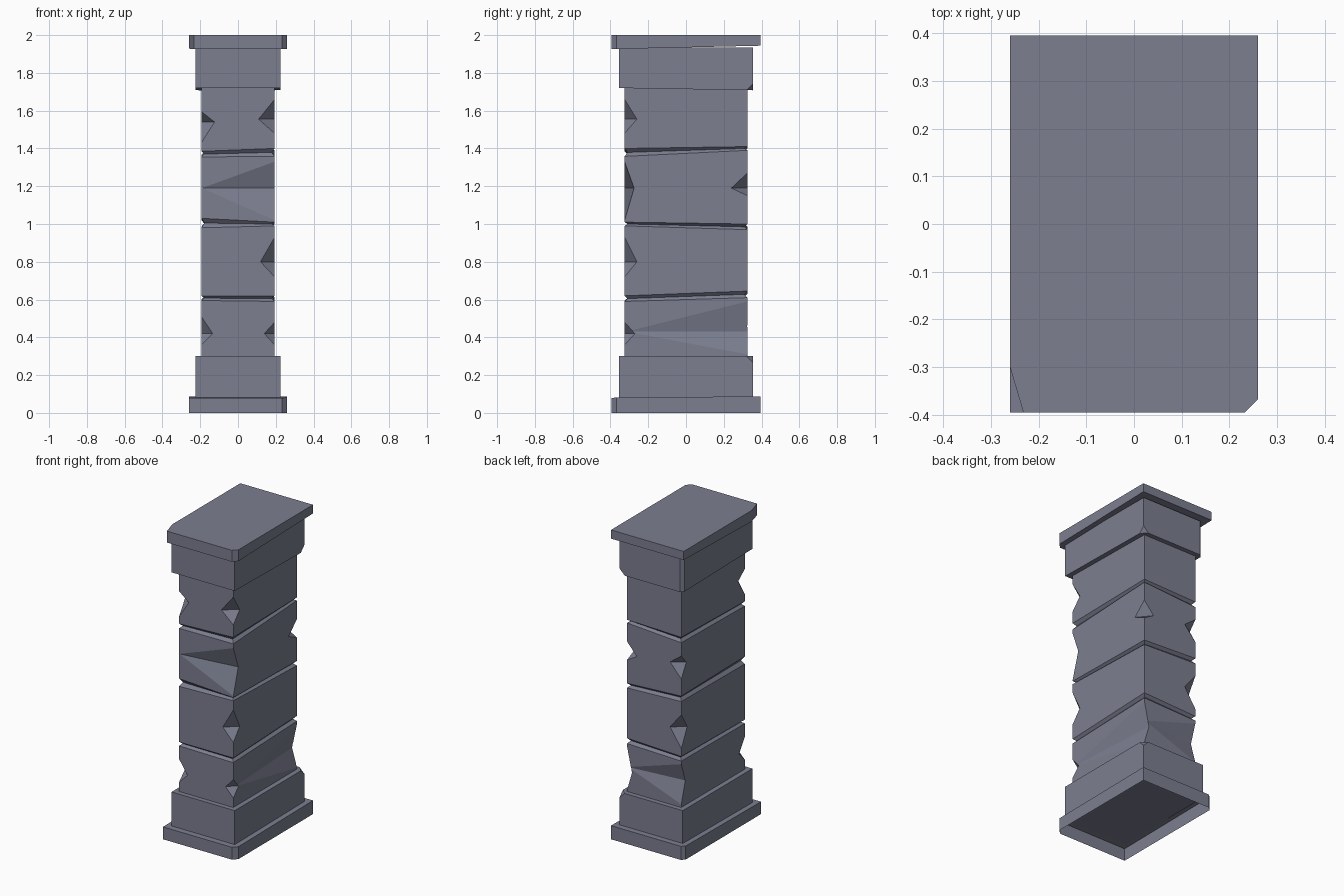
import bpy, bmesh
from mathutils import Vector

if "Cube" in bpy.data.objects:
    bpy.data.objects.remove(bpy.data.objects["Cube"])

stone = bpy.data.materials.new("grey_stone")
stone.diffuse_color = (0.2, 0.21, 0.28, 1)
stone.use_nodes = True
stone.node_tree.nodes["Principled BSDF"].inputs["Base Color"].default_value = stone.diffuse_color


def finish(bm, name):
    bmesh.ops.recalc_face_normals(bm, faces=bm.faces[:])
    me = bpy.data.meshes.new(name)
    bm.to_mesh(me)
    bm.free()
    me.materials.append(stone)
    ob = bpy.data.objects.new(name, me)
    bpy.context.collection.objects.link(ob)
    return ob


def loft(rings):
    """Closed solid through a stack of four-cornered rings."""
    bm = bmesh.new()
    vs = [[bm.verts.new(p) for p in r] for r in rings]
    for a, b in zip(vs, vs[1:]):
        for i in range(4):
            j = (i + 1) % 4
            bm.faces.new((a[i], a[j], b[j], b[i]))
    bm.faces.new(vs[0][::-1])
    bm.faces.new(vs[-1])
    bmesh.ops.recalc_face_normals(bm, faces=bm.faces[:])
    return bm


# corners in order: front left, front right, back right, back left
CORNERS = [(-1, -1), (1, -1), (1, 1), (-1, 1)]


def ring(hx, hy, zs):
    return [(sx * hx, sy * hy, z) for (sx, sy), z in zip(CORNERS, zs)]


def slab(name, hx, hy, low, high, cuts=(), open_bottom=False):
    """Box with per-corner heights; cuts slice off corners by planes through 3 points."""
    bm = loft([ring(hx, hy, low), ring(hx, hy, high)])
    for a, b, c in cuts:
        a, b, c = Vector(a), Vector(b), Vector(c)
        n = (b - a).cross(c - a).normalized()
        if n.dot(a - Vector((0, 0, (low[0] + high[0]) / 2))) < 0:
            n = -n
        bmesh.ops.bisect_plane(bm, geom=bm.verts[:] + bm.edges[:] + bm.faces[:],
                               plane_co=a, plane_no=n, clear_outer=True)
        bmesh.ops.holes_fill(bm, edges=[e for e in bm.edges if e.is_boundary])
    ob = finish(bm, name)
    if open_bottom:
        bm = bmesh.new()
        bm.from_mesh(ob.data)
        bmesh.ops.delete(bm, geom=[f for f in bm.faces if f.normal.z < -0.9], context='FACES_ONLY')
        bm.to_mesh(ob.data)
        bm.free()
    return ob


def upright(hx, hy, sx, sy, dx, dy):
    """Vertical chamfer plane at a corner."""
    return ((sx * (hx - dx), sy * hy, 0), (sx * hx, sy * (hy - dy), 0), (sx * hx, sy * (hy - dy), 1))


# base and cap
slab("base_slab", .26, .395, [0] * 4, [.08, .08, .088, .088],
     [upright(.26, .395, 1, -1, .028, .028), upright(.26, .395, -1, 1, .02, .02)], True)
slab("plinth", .226, .356, [.08] * 4, [.3] * 4,
     [((.226, .32, .3), (.226, .356, .265), (.19, .356, .3))])
slab("capital", .225, .356, [1.72, 1.72, 1.708, 1.708], [1.935] * 4,
     [((.225, .32, 1.708), (.225, .356, 1.745), (.19, .356, 1.708)),
      upright(.225, .356, -1, 1, .02, .02)])
slab("top_slab", .26, .395, [1.926, 1.926, 1.944, 1.944], [2] * 4,
     [upright(.26, .395, 1, -1, .028, .028), upright(.26, .395, -1, -1, .028, .095)])

# shaft with three tilted V grooves
HX, HY, G = .194, .325, .016
grooves = [((.595, .590, .610, .600), (.620, .620, .645, .630)),
           ((.980, .990, .970, .985), (1.03, 1.01, 1.00, 1.02)),
           ((1.355, 1.358, 1.39, 1.365), (1.385, 1.40, 1.41, 1.40))]
rings = [ring(HX, HY, [.29] * 4)]
for lo, hi in grooves:
    mid = [(a + b) / 2 for a, b in zip(lo, hi)]
    rings += [ring(HX, HY, lo), ring(HX - G, HY - G, mid), ring(HX, HY, hi)]
rings.append(ring(HX, HY, [1.725] * 4))
shaft = finish(loft(rings), "shaft")

# chipped corners: corner index, bottom, middle, top, reach along x, reach along y
chips = [(1, 1.48, 1.555, 1.66, .085, .065), (1, 1.02, 1.19, 1.33, .385, .05),
         (1, .72, .80, .93, .075, .065), (1, .36, .42, .48, .055, .055),
         (0, 1.43, 1.54, 1.595, .07, .07), (0, .36, .42, .51, .06, .06),
         (3, 1.13, 1.22, 1.28, .08, .05), (3, .68, .80, .90, .08, .06),
         (3, .32, .46, .58, .38, .04),
         (2, 1.15, 1.19, 1.27, .07, .085), (2, .31, .43, .59, .035, .64)]
for c, z0, z1, z2, dx, dy in chips:
    sx, sy = CORNERS[c]
    pts = [Vector((sx * HX, sy * HY, z0)), Vector((sx * HX, sy * HY, z2)),
           Vector((sx * (HX - dx), sy * HY, z1)), Vector((sx * HX, sy * (HY - dy), z1))]
    m = (pts[2] + pts[3]) / 2
    bm = bmesh.new()
    vs = [bm.verts.new(m + (p - m) * 1.3) for p in pts]
    for i in range(4):
        bm.faces.new([v for k, v in enumerate(vs) if k != i])
    cutter = finish(bm, "chip_cutter")
    cutter.hide_render = True
    mod = shaft.modifiers.new("chip", 'BOOLEAN')
    mod.operation, mod.solver, mod.object = 'DIFFERENCE', 'EXACT', cutter
    dg = bpy.context.evaluated_depsgraph_get()
    me = bpy.data.meshes.new_from_object(shaft.evaluated_get(dg))
    shaft.modifiers.clear()
    shaft.data = me
    bpy.data.objects.remove(cutter)
